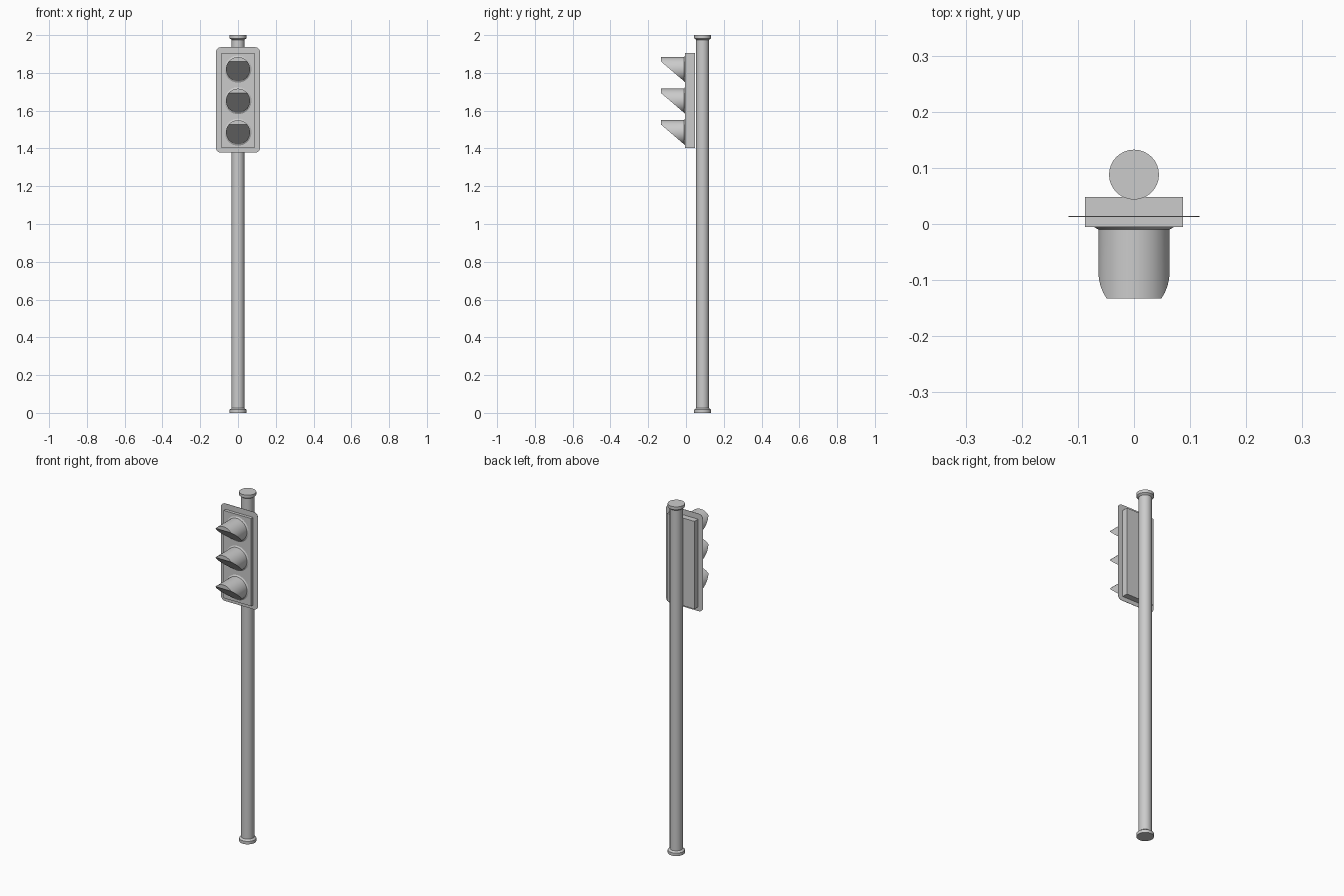
import bpy, bmesh
from math import sin, cos, radians, pi

if "Cube" in bpy.data.objects:
    bpy.data.objects.remove(bpy.data.objects["Cube"])

GREY = bpy.data.materials.new("plain grey")
GREY.use_nodes = True
GREY.diffuse_color = (0.6, 0.6, 0.6, 1)
GREY.node_tree.nodes["Principled BSDF"].inputs["Base Color"].default_value = (0.6, 0.6, 0.6, 1)


def finish(name, bm, smooth=None):
    bmesh.ops.recalc_face_normals(bm, faces=bm.faces)
    mesh = bpy.data.meshes.new(name)
    bm.to_mesh(mesh)
    bm.free()
    mesh.materials.append(GREY)
    obj = bpy.data.objects.new(name, mesh)
    bpy.context.collection.objects.link(obj)
    if smooth:
        bpy.ops.object.select_all(action='DESELECT')
        obj.select_set(True)
        bpy.context.view_layer.objects.active = obj
        bpy.ops.object.shade_smooth_by_angle(angle=radians(smooth))
    return obj


def bridge(bm, a, b):
    for i in range(len(a)):
        j = (i + 1) % len(a)
        bm.faces.new((a[i], a[j], b[j], b[i]))


# Pole with a collar at each end, turned from one profile
POLE_Y, SIDES = 0.088, 32
half = [(0.0445, 0.0), (0.0445, 0.017), (0.034, 0.025)]
profile = half + [(r, 2 - z) for r, z in reversed(half)]
bm = bmesh.new()
rings = [[bm.verts.new((r * cos(2 * pi * i / SIDES), POLE_Y + r * sin(2 * pi * i / SIDES), z))
          for i in range(SIDES)] for r, z in profile]
for low, high in zip(rings, rings[1:]):
    bridge(bm, low, high)
bm.faces.new(rings[0])
bm.faces.new(rings[-1])
finish("pole", bm, 30)

# Signal housing
bm = bmesh.new()
bmesh.ops.create_cube(bm, size=1)
bmesh.ops.scale(bm, vec=(0.174, 0.053, 0.502), verts=bm.verts)
bmesh.ops.translate(bm, vec=(0, 0.0215, 1.653), verts=bm.verts)
finish("signal_housing", bm)

# Thin backing plate with rounded corners
bm = bmesh.new()
W, H, R = 0.117, 0.279, 0.026
outline = []
for start, sx, sz in ((0, 1, 1), (90, -1, 1), (180, -1, -1), (270, 1, -1)):
    for step in range(7):
        a = radians(start + step * 15)
        outline.append((sx * (W - R) + R * cos(a), sz * (H - R) + R * sin(a)))
edges = [[bm.verts.new((x, y, 1.657 + z)) for x, z in outline] for y in (0.0125, 0.0145)]
bridge(bm, *edges)
for edge in edges:
    bm.faces.new(edge)
finish("backing_plate", bm)


# Lamp visor: flared foot, round hood cut away on a slope to a beak
def visor(name, centre_z, n=36):
    r, foot, root, tip = 0.0635, -0.004, -0.010, -0.132
    lip = sin(radians(40))
    bm = bmesh.new()

    def ring(radius, depth):
        out = []
        for i in range(n):
            a = 2 * pi * i / n
            out.append(bm.verts.new((radius * cos(a), depth(sin(a)), centre_z + radius * sin(a))))
        return out

    def slope(s):
        return root - 0.001 + (tip - root) * min(1, (s + 1) / (lip + 1))

    base = ring(0.073, lambda s: foot)
    neck = ring(r, lambda s: root)
    rim = ring(r, slope)
    bridge(bm, base, neck)
    bridge(bm, neck, rim)
    # Beak end, and the sloping underside in three facets
    right, left, bottom = n // 9, n // 2 - n // 9, 3 * n // 4
    bm.faces.new(rim[right:left + 1])
    bm.faces.new((rim[right], rim[left], rim[bottom]))
    bm.faces.new(rim[left:bottom + 1])
    bm.faces.new(rim[bottom:] + rim[:right + 1])
    finish(name, bm, 40)


for name, z in (("top", 1.82), ("middle", 1.653), ("bottom", 1.486)):
    visor(name + "_lamp_visor", z)
